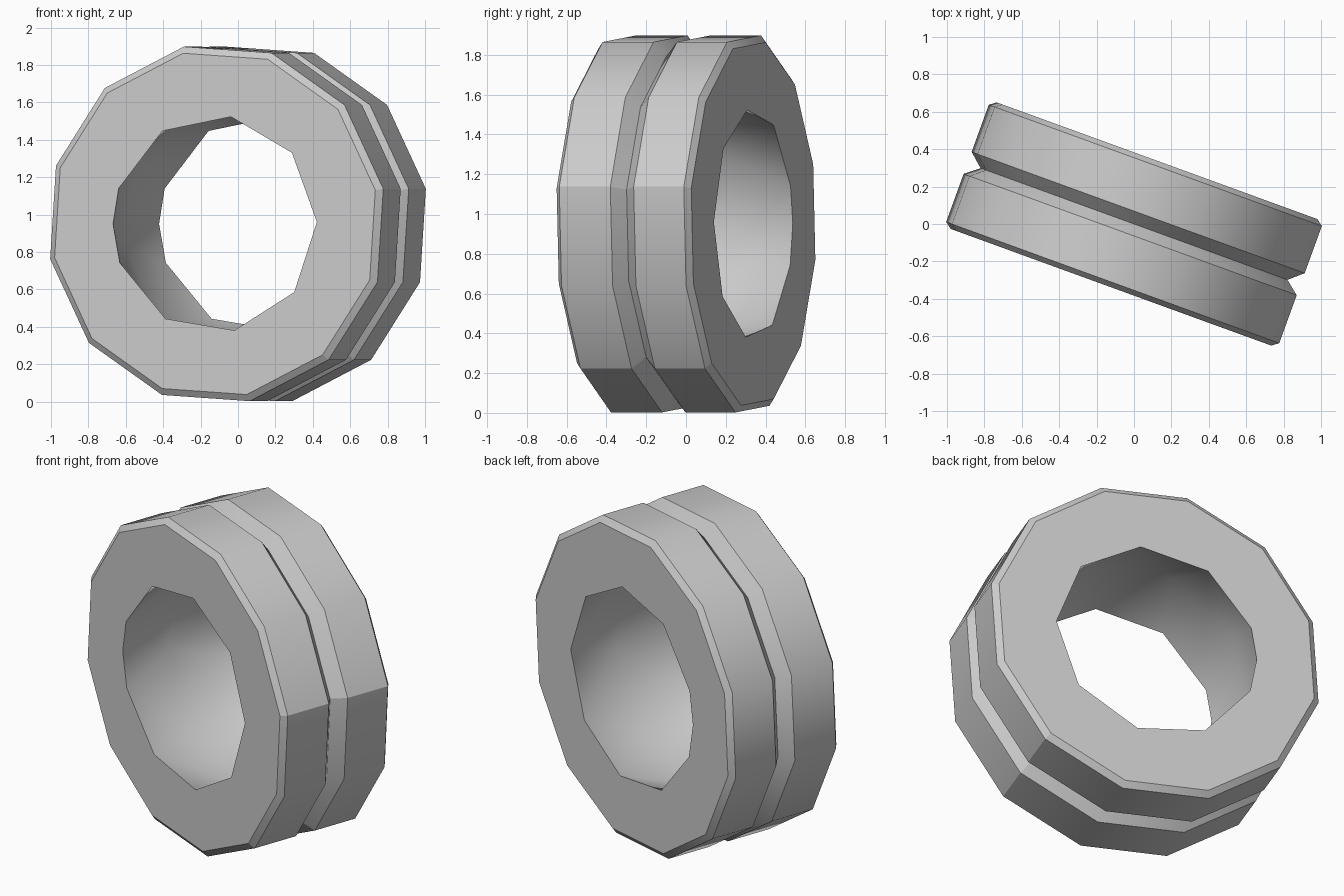
import bpy, bmesh
from math import cos, sin, radians

if "Cube" in bpy.data.objects:
    bpy.data.objects.remove(bpy.data.objects["Cube"])

SIDES = 12
TURN = radians(-20)      # heading of the ring about the vertical
CENTRE_Z = 0.95
HALF = 0.36              # half of the ring's width
PHASE = 11.2             # twist of the outer polygon

metal = bpy.data.materials.new("grey_metal")
metal.use_nodes = True
GREY = (0.6, 0.6, 0.6, 1)
metal.diffuse_color = GREY
metal.node_tree.nodes["Principled BSDF"].inputs["Base Color"].default_value = GREY

bm = bmesh.new()


def loop(radius, depth, angles):
    """Closed polygon of vertices around the ring's axis (local y)."""
    return [bm.verts.new((radius * cos(radians(a)), depth, radius * sin(radians(a))))
            for a in angles]


def bridge(a, b):
    """Quads between two loops of equal length."""
    n = len(a)
    for i in range(n):
        j = (i + 1) % n
        bm.faces.new((a[i], a[j], b[j], b[i]))


# Outer tread: chamfered edges and a V groove round the middle
outer_angles = [PHASE + 360 / SIDES * i for i in range(SIDES)]
profile = [(0.93, -HALF), (0.966, -0.333), (0.966, -0.06), (0.89, 0),
           (0.966, 0.065), (0.966, 0.333), (0.93, HALF)]
rings = [loop(r, d, outer_angles) for r, d in profile]
for a, b in zip(rings, rings[1:]):
    bridge(a, b)

# Bore: nine-sided rims with one extra side point, hollowed to a wider,
# staggered middle loop
rim_angles = sorted([1 + 40 * i for i in range(9)] + [180])
mid_angles = [30 + 40 * i for i in range(9)]
front_rim = loop(0.58, -HALF, rim_angles)
back_rim = loop(0.58, HALF, rim_angles)
middle = loop(0.67, 0, mid_angles)
for rim in (front_rim, back_rim):
    for i, angle in enumerate(rim_angles):
        j = (i + 1) % len(rim)
        k = 4 if angle == 161 else int(angle // 40)
        if angle == 180:
            k = 4
        k = min(k, 8)
        bm.faces.new((rim[i], rim[j], middle[k]))
        if angle != 180:
            bm.faces.new((rim[i], middle[k], middle[k - 1]))

# Flat end faces between the bore and the tread
for rim, edge_ring in ((front_rim, rings[0]), (back_rim, rings[-1])):
    edges = [bm.edges.get((ring[i], ring[i - 1]))
             for ring in (rim, edge_ring) for i in range(len(ring))]
    bmesh.ops.triangle_fill(bm, use_beauty=True, edges=edges)

bmesh.ops.recalc_face_normals(bm, faces=bm.faces)

# Smooth tread with crisp chamfers, groove and a few hard corners
for face in bm.faces:
    face.smooth = True
for edge in bm.edges:
    edge.smooth = edge.calc_face_angle(0) < radians(32)
for a, b in zip(rings, rings[1:]):
    for i in (0, SIDES - 2):
        bm.edges.get((a[i], b[i])).smooth = False
    for ring in (a, b):
        for i in range(SIDES):
            bm.edges.get((ring[i], ring[i - 1])).smooth = False

mesh = bpy.data.meshes.new("grooved_ring")
bm.to_mesh(mesh)
bm.free()
mesh.materials.append(metal)
ring_object = bpy.data.objects.new("grooved_ring", mesh)
ring_object.location.z = CENTRE_Z
ring_object.rotation_euler.z = TURN
bpy.context.collection.objects.link(ring_object)
